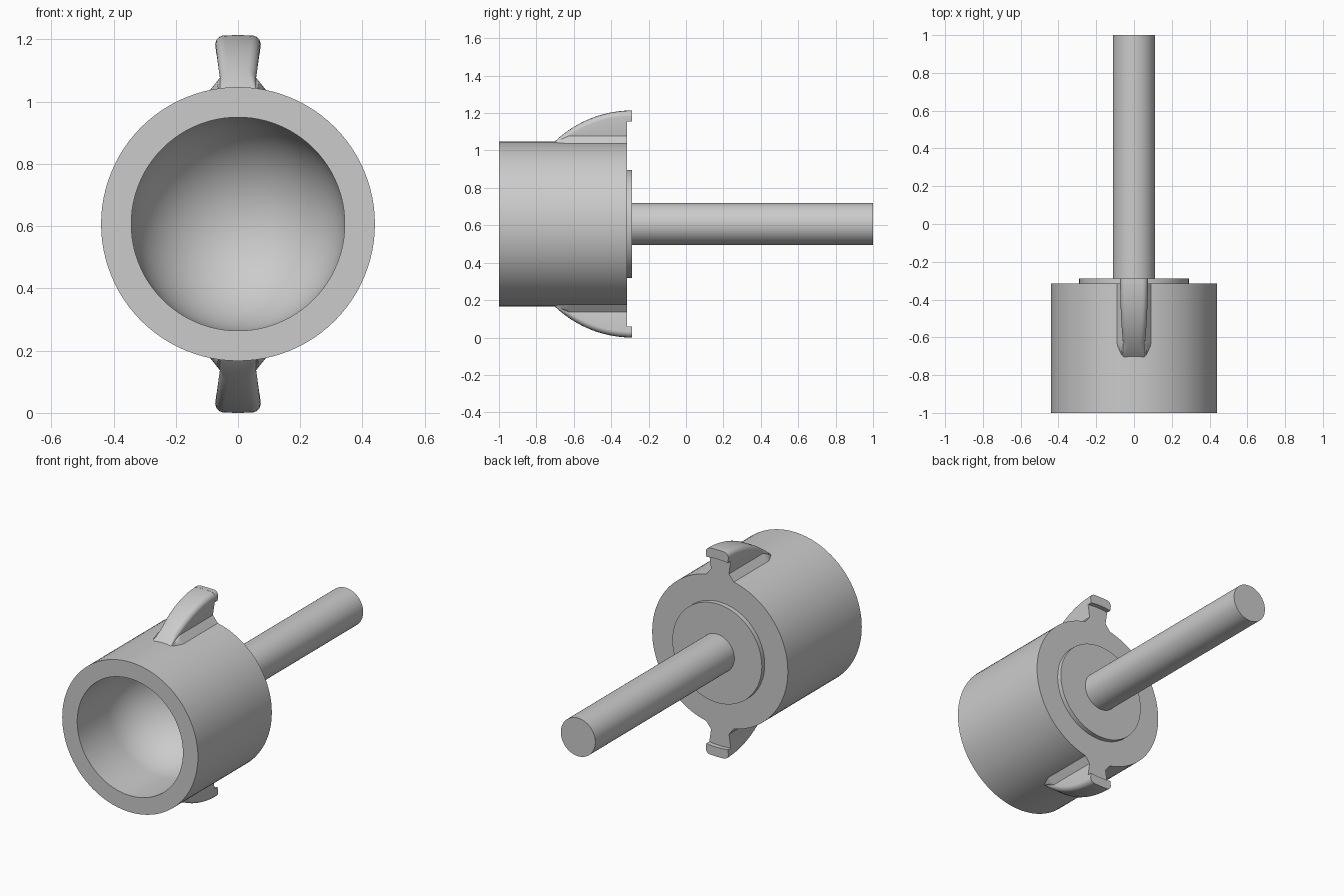
import bpy, bmesh
from math import sin, cos, pi, sqrt, radians
from mathutils import Matrix

cube = bpy.data.objects.get("Cube")
if cube:
    bpy.data.objects.remove(cube, do_unlink=True)

CZ = 0.607              # height of the main axis
BODY_R, BORE_R = 0.44, 0.343
FRONT, BACK, LIP_END = -1.0, -0.315, -0.288

grey = bpy.data.materials.new("plain grey")
grey.use_nodes = True
colour = (0.6, 0.6, 0.6, 1)
grey.diffuse_color = colour
grey.node_tree.nodes["Principled BSDF"].inputs["Base Color"].default_value = colour


def finish(name, bm):
    bmesh.ops.remove_doubles(bm, verts=bm.verts, dist=1e-5)
    bmesh.ops.recalc_face_normals(bm, faces=bm.faces)
    mesh = bpy.data.meshes.new(name)
    bm.to_mesh(mesh)
    bm.free()
    obj = bpy.data.objects.new(name, mesh)
    obj.location.z = CZ
    mesh.materials.append(grey)
    bpy.context.collection.objects.link(obj)
    bpy.ops.object.select_all(action='DESELECT')
    obj.select_set(True)
    bpy.context.view_layer.objects.active = obj
    bpy.ops.object.shade_smooth_by_angle(angle=radians(35))
    return obj


def lathe(name, profile, steps=96):
    """Spin (radius, y) points round the main axis."""
    bm = bmesh.new()
    verts = [bm.verts.new((r, y, 0)) for r, y in profile]
    edges = [bm.edges.new(pair) for pair in zip(verts, verts[1:])]
    bmesh.ops.spin(bm, geom=verts + edges, cent=(0, 0, 0), axis=(0, 1, 0),
                   angle=2 * pi, steps=steps)
    return finish(name, bm)


def loft(bm, rings):
    """Skin closed rings of equal length and cap both ends."""
    rows = [[bm.verts.new(p) for p in ring] for ring in rings]
    for a, b in zip(rows, rows[1:]):
        for i in range(len(a)):
            j = (i + 1) % len(a)
            bm.faces.new((a[i], a[j], b[j], b[i]))
    bm.faces.new(rows[0])
    bm.faces.new(rows[-1])


# Cup body with a round-bottomed bore
bowl_y = -0.72
bowl = [(BORE_R * cos(a), bowl_y + BORE_R * sin(a))
        for a in (pi / 2 * i / 24 for i in range(25))]
lathe("cup_body", [(0, BACK), (BODY_R, BACK), (BODY_R, FRONT), (BORE_R, FRONT)] + bowl)

# Raised back disc and rod
lathe("back_disc", [(0, BACK - 0.01), (0.29, BACK - 0.01), (0.29, LIP_END), (0, LIP_END)])
lathe("rod", [(0, BACK), (0.112, BACK), (0.112, 1.0), (0, 1.0)], 64)

# Fin dimensions, measured from the main axis
TOP, ARC_R, NECK = 0.607, 0.597, 0.47


def half_width(z):
    return 0.058 + 0.14 * max(0, z - NECK)


def crown(h, r):
    """Rounded upper corner and slightly domed top, right half."""
    w = half_width(h - r)
    pts = [(w - r + r * cos(a), h - r + r * sin(a))
           for a in (pi / 2 * i / 6 for i in range(7))]
    return [(x, z - 0.04 * x * x / 0.08) for x, z in pts] + [(0, h)]


def mirrored(half, y):
    return [(x, y, z) for x, z in half] + [(-x, y, z) for x, z in reversed(half) if x > 1e-6]


def fin_ring(y):
    h = TOP - ARC_R + sqrt(ARC_R ** 2 - (y - LIP_END) ** 2)
    r = min(0.028, max(0.002, 0.4 * (h - 0.425)))
    flare = min(1, max(0, (h - 0.432) / 0.06))
    half = [(0.058, 0.40)]
    # Concave fillet from the body up to the neck
    for i in range(6):
        a = pi / 2 * i / 5
        z = 0.43 + 0.04 * sin(a)
        half.append((0.058 + 0.032 * flare * (1 - cos(a - pi / 2)), min(z, h - r))
                    if i == 5 else
                    (0.058 + 0.032 * flare * (1 - sin(a)), min(z, h - r)))
    return mirrored(half + crown(h, r), y)


def lip_ring(y):
    low = TOP - 0.055
    half = [(half_width(low) * i / 5, low - 0.005 * (i / 5) ** 2) for i in range(6)]
    return mirrored(half + crown(TOP, 0.028), y)


def fin(name, turn):
    bm = bmesh.new()
    start = -0.715
    loft(bm, [fin_ring(start + (BACK - start) * i / 28) for i in range(29)])
    loft(bm, [lip_ring(BACK - 0.002), lip_ring(LIP_END)])
    bmesh.ops.transform(bm, matrix=Matrix.Rotation(turn, 4, 'Y'), verts=bm.verts)
    return finish(name, bm)


# Hooked fins above and below
fin("top_fin", 0)
fin("bottom_fin", pi)
